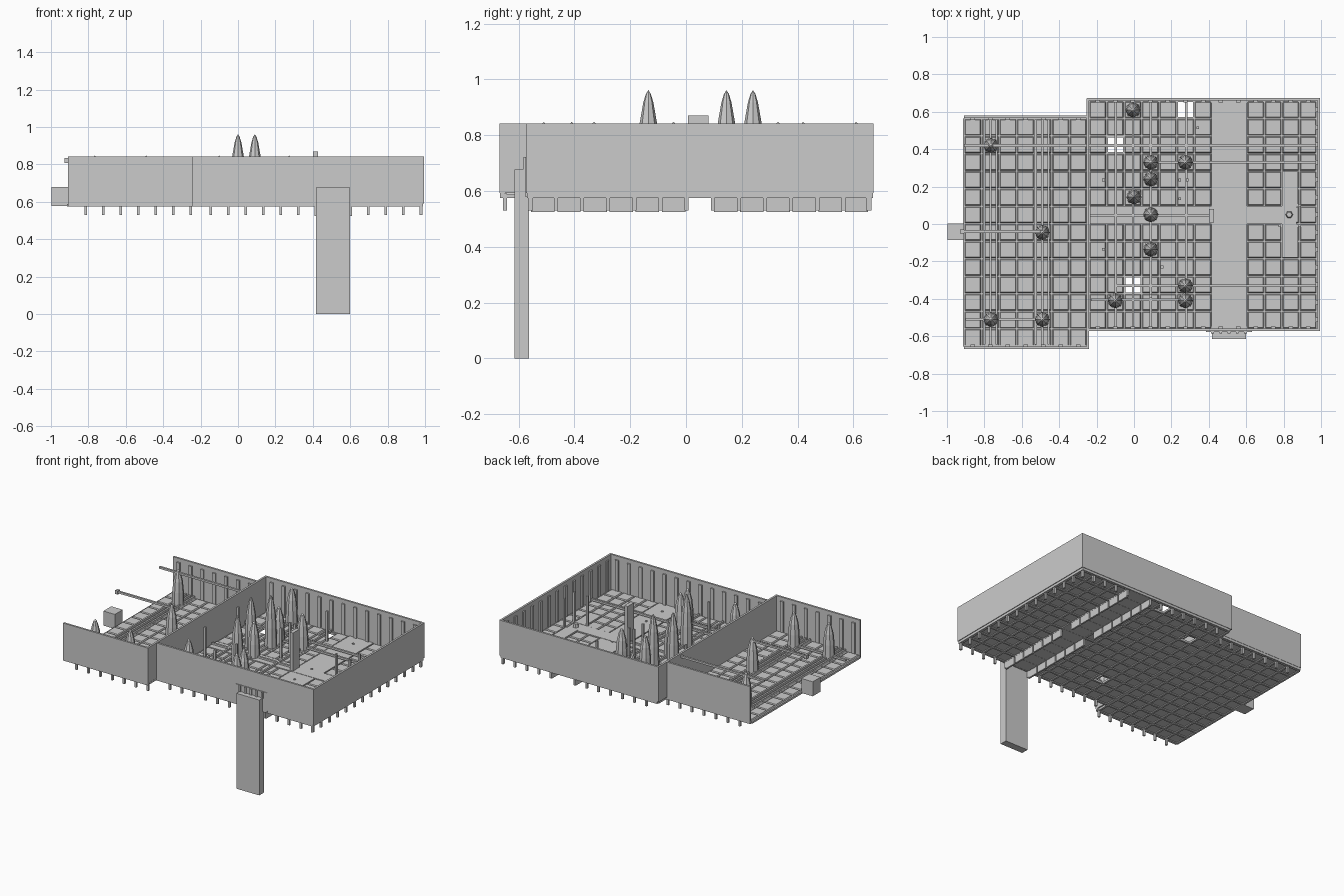
import bpy, bmesh, math
from mathutils import Matrix

P = 0.0937            # grid pitch
Y0 = -0.56            # a shared row line


class Part:
    """Collects primitives into one named mesh."""
    def __init__(self, name):
        self.name, self.bm = name, bmesh.new()

    def box(self, x0, x1, y0, y1, z0, z1):
        m = Matrix.Translation(((x0 + x1) / 2, (y0 + y1) / 2, (z0 + z1) / 2)) @ \
            Matrix.Diagonal((x1 - x0, y1 - y0, z1 - z0, 1))
        bmesh.ops.create_cube(self.bm, size=1, matrix=m)

    def frustum(self, x, y, z0, z1, r0, r1, n=4):
        m = Matrix.Translation((x, y, (z0 + z1) / 2)) @ Matrix.Rotation(math.pi / n, 4, 'Z')
        bmesh.ops.create_cone(self.bm, cap_ends=True, segments=n, radius1=r0,
                              radius2=r1, depth=z1 - z0, matrix=m)

    def lathe(self, x, y, profile, n=8):
        rings = []
        for r, z in profile[:-1]:
            rings.append([self.bm.verts.new((x + r * math.cos(2 * math.pi * i / n),
                                             y + r * math.sin(2 * math.pi * i / n), z))
                          for i in range(n)])
        tip = self.bm.verts.new((x, y, profile[-1][1]))
        for a, b in zip(rings, rings[1:]):
            for i in range(n):
                j = (i + 1) % n
                self.bm.faces.new((a[i], a[j], b[j], b[i]))
        for i in range(n):
            self.bm.faces.new((rings[-1][i], rings[-1][(i + 1) % n], tip))
        self.bm.faces.new(rings[0][::-1])

    def done(self):
        me = bpy.data.meshes.new(self.name)
        self.bm.to_mesh(me)
        self.bm.free()
        ob = bpy.data.objects.new(self.name, me)
        bpy.context.collection.objects.link(ob)


# Rooms: first column x, first row y, columns, rows
rooms = {"left": (-0.908, Y0 - P, 7, 13), "right": (-0.24, Y0, 13, 13)}
pits = [(0.28, 0.61), (-0.097, 0.42), (-0.005, -0.325)]


def skipped(x, y):
    near_pit = any(abs(x - a) < 0.045 and abs(y - b) < 0.045 for a, b in pits)
    strip = 0.42 < x < 0.6 or (0.42 < x < 0.78 and 0 < y < 0.09)
    return near_pit or strip


# Floor tiles, seam lattice below them, and pegs hanging along the outer edges
for name, (x0, y0, cols, rows) in rooms.items():
    tiles, lattice, pegs = (Part(name + s) for s in ("_floor_tiles", "_seam_lattice", "_edge_pegs"))
    x1, y1 = x0 + cols * P, y0 + rows * P
    for i in range(cols):
        for j in range(rows):
            x, y = x0 + (i + 0.5) * P, y0 + (j + 0.5) * P
            if skipped(x, y):
                continue
            s = math.sqrt(0.5)
            tiles.frustum(x, y, 0.581, 0.588, P * s, 0.086 * s)
            tiles.frustum(x, y, 0.588, 0.597, 0.086 * s, 0.078 * s)
    for i in range(cols + 1):
        x = x0 + i * P
        if 0.44 < x < 0.58:
            continue
        lattice.box(x - 0.007, x + 0.007, y0, y1, 0.574, 0.588)
        if i:
            for y in (y0 + 0.005, y1 - 0.005):
                pegs.box(x - 0.007, x + 0.007, y - 0.007, y + 0.007, 0.53, 0.59)
    for j in range(rows + 1):
        y = y0 + j * P
        lattice.box(x0, x1, y - 0.007, y + 0.007, 0.574, 0.588)
        if name == "right":
            pegs.box(x1 - 0.007, x1 + 0.007, y - 0.007, y + 0.007, 0.53, 0.59)
    for p in (tiles, lattice, pegs):
        p.done()

# Plain walkway with panels hanging along both sides
w = Part("walkway")
w.box(0.415, 0.603, -0.56, 0.665, 0.575, 0.598)
for y in (0.57, 0.38, 0.1, -0.09, -0.28, -0.46):
    w.frustum(0.508, y, 0.598, 0.604, 0.008, 0.008, 8)
w.done()
w = Part("walkway_side_panels")
for j in range(13):
    y = Y0 + (j + 0.5) * P
    if not 0 < y < 0.09:
        for x in (0.415, 0.603):
            w.box(x - 0.006, x + 0.006, y - 0.042, y + 0.042, 0.524, 0.58)
w.done()

# Cross lane, inlaid plates and gate
w = Part("cross_lane")
w.box(-0.235, 0.87, 0.0, 0.095, 0.581, 0.6)
w.box(-0.235, 0.41, 0.04, 0.054, 0.6, 0.612)
w.frustum(0.83, 0.05, 0.6, 0.625, 0.02, 0.015, 6)
w.done()
w = Part("inlaid_plates")
w.box(0.79, 0.877, 0.09, 0.28, 0.58, 0.602)
w.box(0.79, 0.877, -0.18, 0.0, 0.58, 0.602)
w.done()
w = Part("tall_gate")
w.box(0.402, 0.428, 0.007, 0.08, 0.59, 0.87)
w.done()

# Outer walls
ZB, ZT, T = 0.592, 0.842, 0.014
walls = Part("walls")
walls.box(-0.908, -0.24, 0.566, 0.566 + T, ZB, ZT)
walls.box(-0.908, -0.24, -0.668, -0.668 + T, ZB, ZT)
walls.box(-0.255, -0.241, -0.66, 0.67, ZB, ZT)
walls.box(-0.25, 0.995, 0.659, 0.659 + T, ZB, ZT)
walls.box(-0.24, 0.995, -0.573, -0.573 + T, ZB, ZT)
walls.box(0.981, 0.995, -0.573, 0.673, ZB, ZT)
# floor rim under the walls
walls.box(-0.908, -0.24, 0.56, 0.578, 0.575, ZB)
walls.box(-0.908, -0.24, -0.666, -0.648, 0.575, ZB)
walls.box(-0.24, 0.99, 0.655, 0.67, 0.575, ZB)
walls.box(-0.24, 0.99, -0.57, -0.555, 0.575, ZB)
walls.box(0.975, 0.99, -0.57, 0.67, 0.575, ZB)
walls.done()

# Ribs on the inner wall faces
ribs = Part("wall_ribs")
for x0, n, ya, yb in ((-0.908, 7, -0.654, 0.566), (-0.24, 13, -0.559, 0.659)):
    for i in range(n):
        x = x0 + (i + 0.5) * P
        ribs.box(x - 0.012, x + 0.012, ya, ya + 0.01, 0.597, 0.815)
        ribs.box(x - 0.012, x + 0.012, yb - 0.01, yb, 0.597, 0.815)
for j in range(13):
    y = Y0 + (j + 0.5) * P
    ribs.box(0.971, 0.981, y - 0.012, y + 0.012, 0.597, 0.815)
ribs.done()

# Drop ramp with its doorway frame
r = Part("drop_ramp")
r.box(0.418, 0.507, -0.615, -0.563, 0.0, 0.677)
r.box(0.507, 0.598, -0.615, -0.563, 0.0, 0.677)
r.done()
r = Part("doorway_frame")
r.box(0.385, 0.42, -0.577, -0.56, 0.58, 0.722)
r.box(0.596, 0.63, -0.577, -0.56, 0.58, 0.722)
r.box(0.42, 0.596, -0.577, -0.56, 0.677, 0.722)
for x in (0.42, 0.464, 0.508, 0.552, 0.596):
    r.box(x - 0.007, x + 0.007, -0.585, -0.57, 0.677, 0.72)
r.done()

# Entry block on the open side
b = Part("entry_block")
b.box(-0.998, -0.908, -0.085, 0.003, 0.577, 0.68)
b.done()

# Ogive spikes, short and tall
spikes = Part("spikes")
short = [(-0.765, 0.42), (-0.49, -0.045), (-0.765, -0.51), (-0.49, -0.51), (-0.005, 0.61),
         (0.09, 0.33), (0.275, 0.33), (0.09, 0.05), (0.275, -0.33), (-0.1, -0.41), (0.275, -0.41)]
tall = [(0.09, 0.24), (0.0, 0.145), (0.09, -0.135)]
for pts, top in ((short, 0.848), (tall, 0.962)):
    h = top - 0.592
    for x, y in pts:
        spikes.lathe(x, y, [(0.041, 0.592), (0.038, 0.592 + h * 0.4), (0.031, 0.592 + h * 0.68),
                            (0.018, 0.592 + h * 0.88), (0.009, 0.592 + h * 0.96), (0, top)])
spikes.done()

# Long rods: high ones over the open side, the rest near the floor
rods = Part("rods")
for y, xa, xb, z in ((0.42, -0.91, -0.25, 0.822), (-0.04, -0.915, -0.49, 0.822),
                     (0.42, -0.24, 0.98, 0.612), (0.33, 0.06, 0.98, 0.612),
                     (-0.33, -0.09, 0.98, 0.612), (-0.405, -0.23, 0.3, 0.612),
                     (-0.51, -0.9, -0.48, 0.612)):
    rods.box(xa, xb, y - 0.007, y + 0.007, z - 0.007, z + 0.007)
rods.box(-0.928, -0.908, -0.053, -0.028, 0.808, 0.834)
for x in (-0.8, -0.767, -0.735, -0.525, -0.49, -0.457):
    rods.box(x - 0.006, x + 0.006, -0.645, 0.56, 0.597, 0.612)
for x in (-0.097, -0.005, 0.09, 0.28):
    rods.box(x - 0.006, x + 0.006, -0.55, 0.655, 0.597, 0.612)
rods.done()

# Thin upright posts
posts = Part("posts")
for x, y in ((0.34, 0.515), (0.245, 0.235), (0.285, 0.235), (-0.163, 0.235), (-0.163, -0.135),
             (0.15, -0.23), (0.09, -0.385), (0.245, 0.135), (0.78, -0.01), (0.885, -0.01),
             (0.885, 0.1)):
    posts.box(x - 0.007, x + 0.007, y - 0.007, y + 0.007, 0.595, 0.81)
posts.done()
